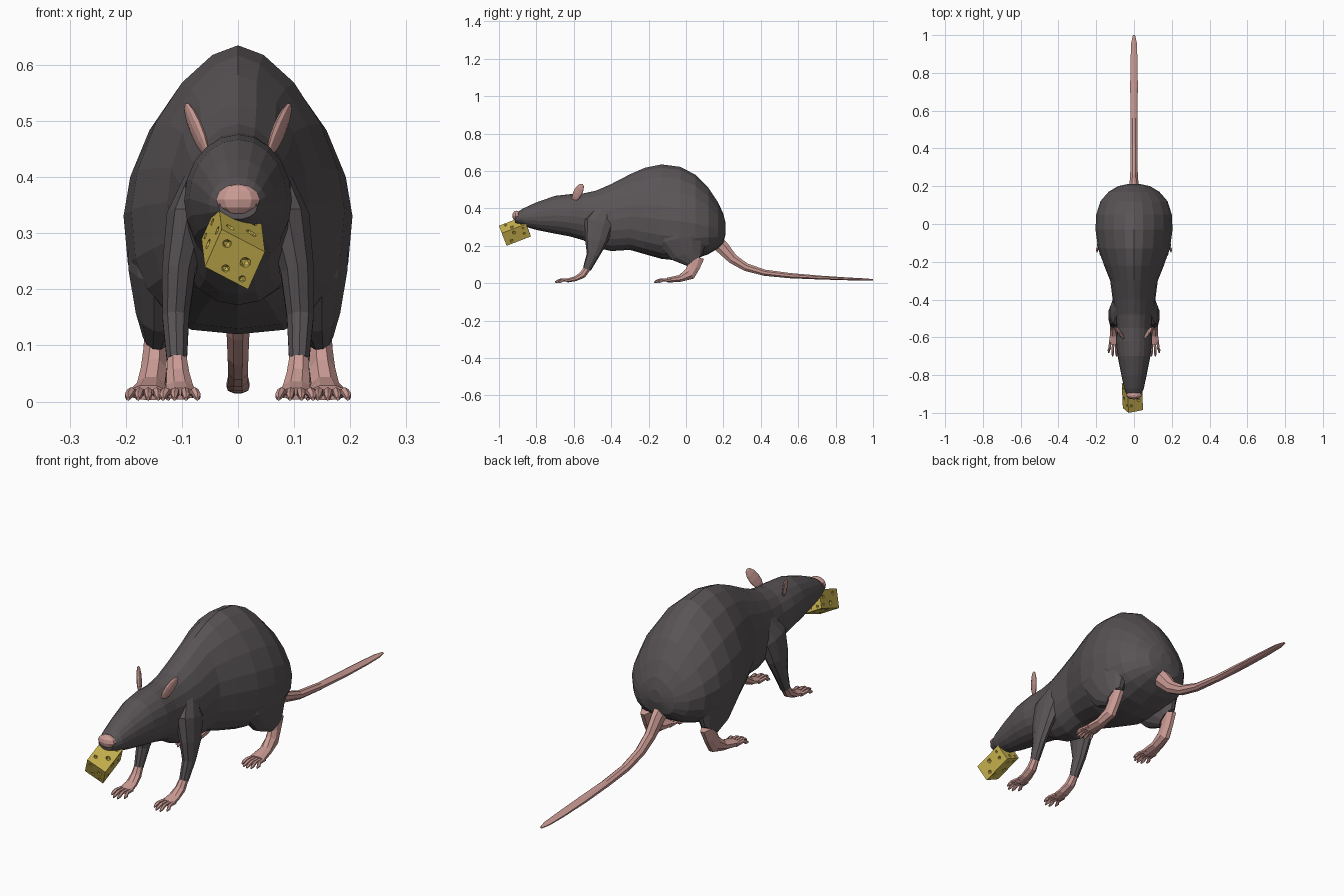
import bpy, bmesh, random
from math import sin, cos, pi, copysign
from mathutils import Vector, Matrix

if "Cube" in bpy.data.objects:
    bpy.data.objects.remove(bpy.data.objects["Cube"], do_unlink=True)


def material(name, rgb):
    mat = bpy.data.materials.new(name)
    mat.use_nodes = True
    mat.diffuse_color = (*rgb, 1)
    mat.node_tree.nodes["Principled BSDF"].inputs["Base Color"].default_value = (*rgb, 1)
    return mat


FUR = material("grey fur", (0.1, 0.088, 0.093))
SKIN = material("pink skin", (0.6, 0.33, 0.3))
CHEESE = material("yellow cheese", (0.6, 0.46, 0.08))


def finish(name, bm, mat):
    bmesh.ops.recalc_face_normals(bm, faces=bm.faces)
    mesh = bpy.data.meshes.new(name)
    bm.to_mesh(mesh)
    bm.free()
    mesh.materials.append(mat)
    obj = bpy.data.objects.new(name, mesh)
    bpy.context.collection.objects.link(obj)
    return obj


def skin_rings(bm, rings):
    """Bridge a list of point rings and cap both ends."""
    loops = [[bm.verts.new(p) for p in ring] for ring in rings]
    n = len(loops[0])
    for a, b in zip(loops, loops[1:]):
        for i in range(n):
            j = (i + 1) % n
            bm.faces.new((a[i], a[j], b[j], b[i]))
    bm.faces.new(loops[0])
    bm.faces.new(loops[-1])


def add_tube(bm, path, sides=8, flip=1):
    """Tube along (x, y, z, half width, half thickness) stations."""
    centres = [Vector(p[:3]) for p in path]
    rings = []
    for i, (c, p) in enumerate(zip(centres, path)):
        tangent = centres[min(i + 1, len(path) - 1)] - centres[max(i - 1, 0)]
        across = Vector((1, 0, 0))
        across = (across - across.project(tangent)).normalized()
        up = tangent.normalized().cross(across)
        ring = []
        for k in range(sides):
            t = 2 * pi * (k + 0.5) / sides
            v = c + across * p[3] * cos(t) + up * p[4] * sin(t)
            ring.append((v.x * flip, v.y, v.z))
        rings.append(ring)
    skin_rings(bm, rings)


def tube(name, path, mat, sides=8, flip=1):
    bm = bmesh.new()
    add_tube(bm, path, sides, flip)
    return finish(name, bm, mat)


def ellipsoid(name, matrix, mat, u=10, v=6):
    bm = bmesh.new()
    bmesh.ops.create_uvsphere(bm, u_segments=u, v_segments=v, radius=1, matrix=matrix)
    return finish(name, bm, mat)


# Body and head: stations of (y, bottom, top, half width)
BODY = [
    (-.915, .325, .37, .034), (-.87, .305, .40, .052), (-.8, .285, .432, .067),
    (-.7, .265, .467, .087), (-.62, .25, .476, .096), (-.55, .23, .48, .092),
    (-.48, .19, .495, .1), (-.4, .172, .53, .113), (-.3, .178, .582, .126),
    (-.22, .155, .617, .158), (-.13, .13, .635, .19), (-.03, .12, .622, .204),
    (.05, .13, .58, .2), (.12, .155, .51, .178), (.17, .185, .435, .135),
    (.2, .215, .37, .085), (.212, .265, .32, .03)]


def body_ring(y, low, top, half, sides=20):
    blend = min(max((y + .5) / .3, 0), 1)
    mid = low + (top - low) * (.48 - .06 * blend)
    ring = []
    for k in range(sides):
        c, s = cos(2 * pi * k / sides), sin(2 * pi * k / sides)
        # Narrow back above, full belly below
        power = 2 - .35 * blend if s > 0 else 2 + .6 * blend
        x = half * copysign(abs(c) ** (2 / power), c)
        z = abs(s) ** (2 / power) * (top - mid if s > 0 else low - mid)
        ring.append((x, y, mid + z))
    return ring


bm = bmesh.new()
skin_rings(bm, [body_ring(*station) for station in BODY])
finish("body", bm, FUR)

# Nose pad
ellipsoid("nose", Matrix.Translation((0, -.905, .36)) @ Matrix.Diagonal((.041, .024, .028, 1)), SKIN)

# Tail
tube("tail", [
    (0, .16, .225, .03, .04), (0, .2, .185, .026, .038), (0, .25, .13, .022, .029),
    (0, .32, .086, .02, .023), (0, .42, .056, .019, .018), (0, .56, .04, .019, .015),
    (0, .72, .03, .022, .011), (0, .87, .023, .02, .008), (0, .96, .02, .016, .006),
    (0, 1, .018, .006, .004)], SKIN)

# Limbs and ears, one set per side
FORELEG = [
    (.065, -.43, .4, .028, .05), (.088, -.465, .32, .042, .08), (.106, -.48, .23, .031, .062),
    (.111, -.498, .15, .025, .034), (.109, -.53, .075, .019, .022)]
FOREPAW = [
    (.109, -.528, .08, .018, .02), (.107, -.552, .045, .022, .02),
    (.104, -.59, .024, .026, .014), (.103, -.635, .014, .03, .011)]
THIGH = [
    (.1, -.02, .42, .05, .09), (.125, -.02, .33, .074, .15), (.132, -.01, .24, .066, .15),
    (.138, .015, .165, .046, .1), (.145, .045, .12, .026, .05)]
HINDPAW = [
    (.145, .055, .14, .023, .046), (.148, .042, .09, .022, .036), (.15, .02, .05, .025, .036),
    (.155, -.03, .026, .027, .02), (.16, -.1, .016, .035, .014)]


def paw(name, stations, toes, reach, flip):
    """Foot with a fan of arched toes."""
    bm = bmesh.new()
    add_tube(bm, stations, 8, flip)
    x, y, z, half, _ = stations[-1]
    for i in range(toes):
        f = 2 * i / (toes - 1) - 1
        tip = y - reach * (1 - .3 * f * f)
        root = x + f * half * .72
        end = x + f * half * 1.02
        add_tube(bm, [
            (root, y + .02, .015, .008, .009), ((root + end) / 2, (y + tip) / 2, .018, .0075, .008),
            (end, tip + .012, .01, .007, .008), (end, tip, .005, .003, .004)], 6, flip)
    finish(name, bm, SKIN)


for side, flip in (("left", 1), ("right", -1)):
    tube(side + "_foreleg", FORELEG, FUR, 10, flip)
    tube(side + "_thigh", THIGH, FUR, 12, flip)
    paw(side + "_forepaw", FOREPAW, 4, .067, flip)
    paw(side + "_hindpaw", HINDPAW, 5, .07, flip)

    # Thin leaf-shaped ear leaning outward and back
    long_axis = Vector((.36 * flip, .45, .82)).normalized()
    thin = Vector((flip, -.25, 0))
    thin = (thin - thin.project(long_axis)).normalized()
    wide = long_axis.cross(thin)
    ear = Matrix((thin * .009, wide * .025, long_axis * .056)).transposed().to_4x4()
    ellipsoid(side + "_ear", Matrix.Translation((.074 * flip, -.578, .485)) @ ear, SKIN)

# Cheese block held under the snout
corner = Vector((-.029, -1, .307))
edges = (Vector((.077, .015, -.04)), Vector((-.03, .026, -.067)), Vector((-.006, .13, .05)))
frame = Matrix(edges).transposed().to_4x4()
frame.translation = corner + sum(edges, Vector()) / 2
bm = bmesh.new()
bmesh.ops.create_cube(bm, size=1, matrix=frame)
cheese = finish("cheese", bm, CHEESE)

# Holes scattered on every face of the block
random.seed(4)
bm = bmesh.new()
SPOTS = ((-.28, -.25, .009), (.22, -.05, .011), (-.1, .3, .008), (.3, .34, .007))
for axis in range(3):
    for sign in (-.5, .5):
        for a, b, radius in SPOTS:
            spot = [a * -2 * sign, b]
            spot.insert(axis, sign)
            turn = Matrix.Rotation(random.uniform(0, pi), 4, "Z")
            place = Matrix.Translation(frame @ Vector(spot)) @ turn
            bmesh.ops.create_icosphere(bm, subdivisions=1, radius=radius, matrix=place)
cutter = finish("hole_cutter", bm, CHEESE)
cutter.hide_render = True
mod = cheese.modifiers.new("holes", "BOOLEAN")
mod.operation = "DIFFERENCE"
mod.solver = "EXACT"
mod.object = cutter
bpy.context.view_layer.objects.active = cheese
bpy.ops.object.modifier_apply(modifier="holes")
bpy.data.objects.remove(cutter, do_unlink=True)
